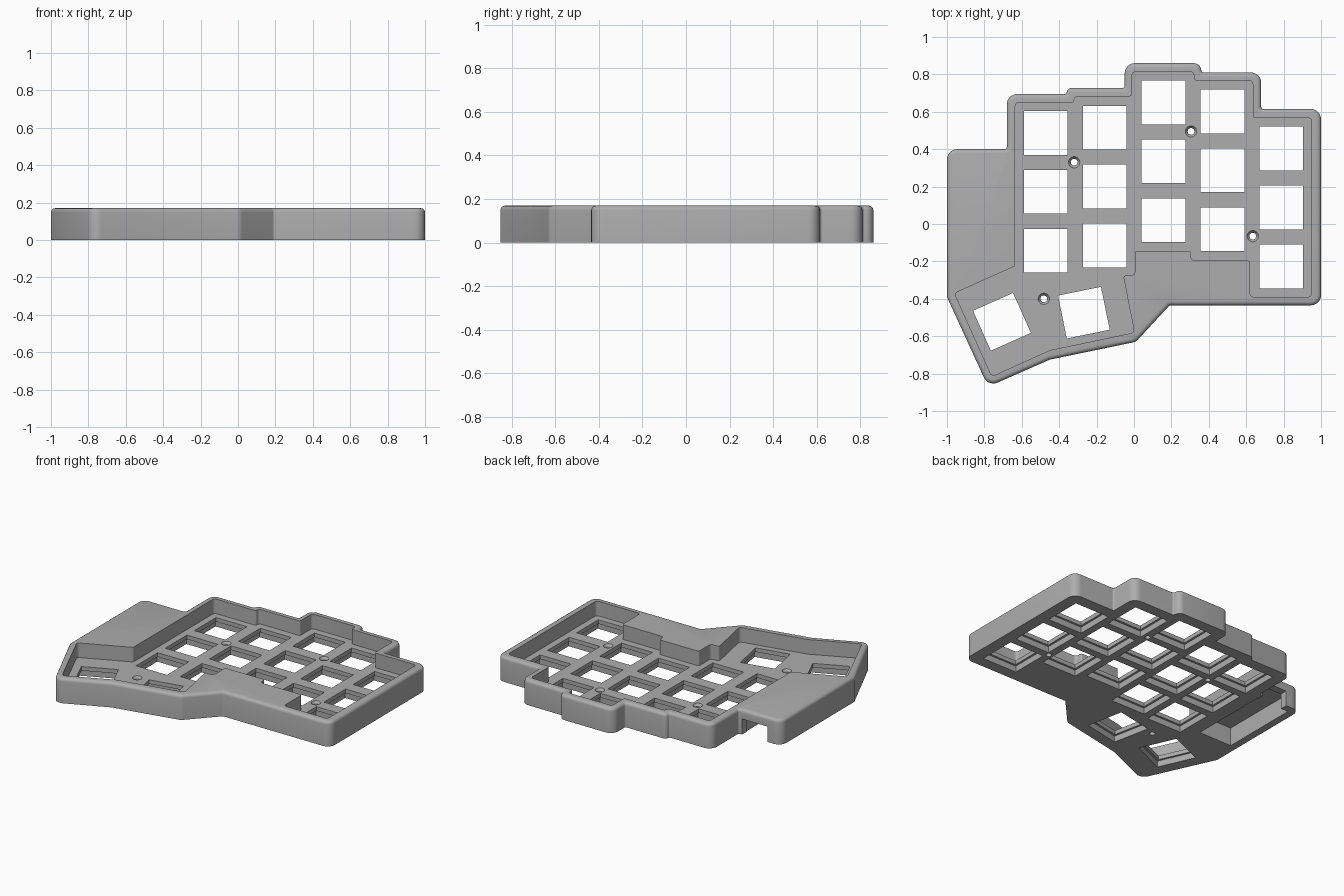
import bpy
import bmesh
from math import radians, tan, pi
from mathutils import Vector, Matrix

cube = bpy.data.objects.get("Cube")
if cube:
    bpy.data.objects.remove(cube, do_unlink=True)

HEIGHT = 0.17
FLOOR = 0.07

grey = bpy.data.materials.new("matte grey")
grey.use_nodes = True
grey.diffuse_color = (0.42, 0.42, 0.42, 1)
grey.node_tree.nodes["Principled BSDF"].inputs["Base Color"].default_value = grey.diffuse_color


def rounded(points, outer, inner, steps=6):
    """Round the corners of a clockwise outline."""
    result = []
    pts = [Vector(p) for p in points]
    for i, p in enumerate(pts):
        a, b = pts[i - 1] - p, pts[(i + 1) % len(pts)] - p
        convex = a.cross(b) > 0
        angle = a.angle(b)
        limit = 0.48 if min(a.length, b.length) > 0.1 else 0.8
        reach = (outer if convex else inner) / tan(angle / 2)
        reach = min(reach, limit * min(a.length, b.length))
        if angle > radians(150):
            result.append(p)
            continue
        a.normalize()
        b.normalize()
        radius = reach * tan(angle / 2)
        centre = p + (a + b).normalized() * (reach ** 2 + radius ** 2) ** 0.5
        start = p + a * reach - centre
        sweep = (pi - angle) * (-1 if convex else 1)
        for k in range(steps + 1):
            result.append(centre + Matrix.Rotation(sweep * k / steps, 2) @ start)
    return result


def add_prism(bm, outline, z0, z1):
    base = [bm.verts.new((p[0], p[1], z0)) for p in outline]
    face = bm.faces.new(base)
    extruded = bmesh.ops.extrude_face_region(bm, geom=[face])["geom"]
    moved = [g for g in extruded if isinstance(g, bmesh.types.BMVert)]
    bmesh.ops.translate(bm, verts=moved, vec=(0, 0, z1 - z0))


def add_box(bm, centre, size, z0, z1, turn=0):
    spin = Matrix.Rotation(radians(turn), 2)
    w, d = size[0] / 2, size[1] / 2
    corners = [(-w, -d), (-w, d), (w, d), (w, -d)]
    add_prism(bm, [Vector(centre) + spin @ Vector(c) for c in corners], z0, z1)


def finish(bm, name):
    bmesh.ops.recalc_face_normals(bm, faces=bm.faces)
    mesh = bpy.data.meshes.new(name)
    bm.to_mesh(mesh)
    bm.free()
    mesh.materials.append(grey)
    obj = bpy.data.objects.new(name, mesh)
    bpy.context.collection.objects.link(obj)
    return obj


def cut(target, bm, name):
    cutter = finish(bm, name)
    cutter.hide_render = True
    mod = target.modifiers.new(name, 'BOOLEAN')
    mod.operation = 'DIFFERENCE'
    mod.solver = 'EXACT'
    mod.object = cutter
    bpy.context.view_layer.objects.active = target
    bpy.ops.object.modifier_apply(modifier=name)
    bpy.data.objects.remove(cutter, do_unlink=True)


# Case body with a soft top rim
outline = [(-1, 0.40), (-0.68, 0.40), (-0.68, 0.695), (-0.36, 0.695),
           (-0.36, 0.727), (-0.05, 0.727), (-0.05, 0.86), (0.36, 0.86),
           (0.36, 0.81), (0.68, 0.81), (0.68, 0.615), (1, 0.615),
           (1, -0.435), (0.19, -0.435), (0.01, -0.63), (-0.45, -0.725),
           (-0.78, -0.87), (-1, -0.39)]
bm = bmesh.new()
add_prism(bm, rounded(outline, 0.055, 0.012), 0, HEIGHT)
rim = [e for e in bm.edges if all(v.co.z > HEIGHT - 0.001 for v in e.verts)]
bmesh.ops.bevel(bm, geom=rim, offset=0.022, segments=4, profile=0.5,
                affect='EDGES', clamp_overlap=False)
case = finish(bm, "keyboard_case")

# Key well sunk into the top
well = [(-0.635, 0.65), (-0.32, 0.65), (-0.32, 0.683), (-0.01, 0.683),
        (-0.01, 0.815), (0.32, 0.815), (0.32, 0.768), (0.635, 0.768),
        (0.635, 0.568), (0.95, 0.568), (0.95, -0.39), (0.62, -0.39),
        (0.62, -0.195), (0.305, -0.195), (0.305, -0.145), (0.005, -0.145),
        (0.005, -0.275), (-0.058, -0.275), (0.002, -0.58), (-0.45, -0.675),
        (-0.76, -0.815), (-0.96, -0.37), (-0.635, -0.225)]
bm = bmesh.new()
add_prism(bm, rounded(well, 0.02, 0.012, 4), FLOOR, HEIGHT + 0.1)
cut(case, bm, "key_well")

# Switch openings: five staggered columns and two turned thumb keys
columns = [(-0.472, 0.487), (-0.157, 0.515), (0.158, 0.65), (0.473, 0.602), (0.787, 0.403)]
keys = [((x, top - row * 0.315), 0) for x, top in columns for row in range(3)]
keys += [((-0.706, -0.523), 24), ((-0.268, -0.474), 11.5)]
for name, size, z1 in (("clip_recesses", 0.262, 0.042), ("switch_holes", 0.234, 0.12)):
    bm = bmesh.new()
    for centre, turn in keys:
        add_box(bm, centre, (size, size), -0.05, z1, turn)
    cut(case, bm, name)

# Screw holes with countersinks
screws = [(-0.32, 0.33), (0.305, 0.495), (0.635, -0.065), (-0.482, -0.4)]
for name, low, high, z0, z1 in (("screw_holes", 0.018, 0.018, -0.05, 0.12),
                                ("countersinks", 0.012, 0.034, 0.045, 0.075)):
    bm = bmesh.new()
    for x, y in screws:
        bmesh.ops.create_cone(bm, cap_ends=True, segments=24, radius1=low, radius2=high,
                              depth=z1 - z0, matrix=Matrix.Translation((x, y, (z0 + z1) / 2)))
    cut(case, bm, name)

# Controller bay underneath, with a cable opening through the back wall
bm = bmesh.new()
add_box(bm, (-0.825, 0.075), (0.25, 0.55), -0.05, 0.125)
cut(case, bm, "controller_bay")
bm = bmesh.new()
add_box(bm, (-0.80, 0.39), (0.19, 0.12), -0.05, 0.105)
cut(case, bm, "cable_opening")

# Smooth rounded corners, crisp edges
bpy.ops.object.select_all(action='DESELECT')
case.select_set(True)
bpy.context.view_layer.objects.active = case
bpy.ops.object.shade_smooth_by_angle(angle=radians(30))
